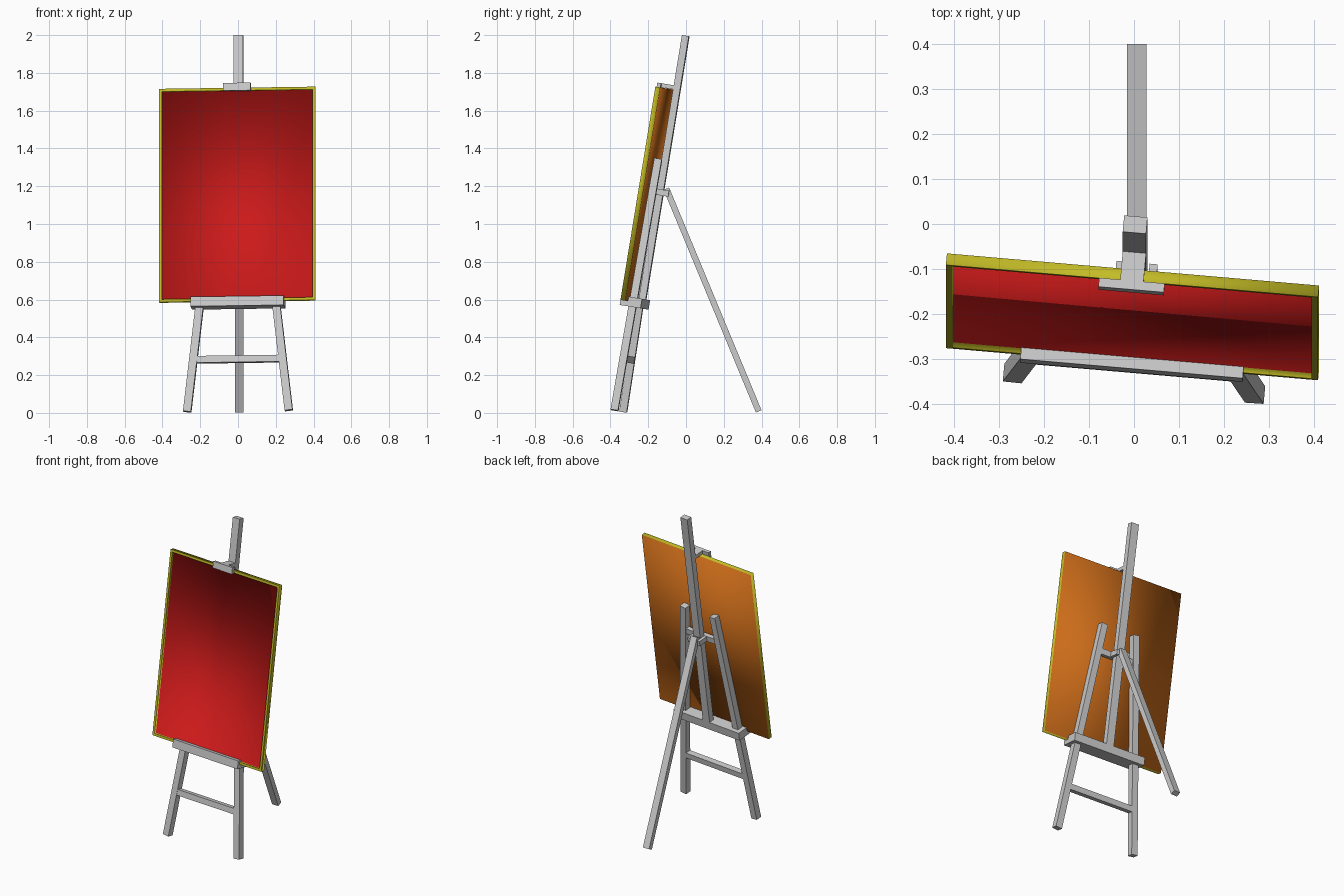
import bpy, bmesh, math
from mathutils import Matrix, Vector

if "Cube" in bpy.data.objects:
    bpy.data.objects.remove(bpy.data.objects["Cube"])

# Leaning frame: local x = width, y = depth (back is +), z = up along the easel
LEAN = (Matrix.Translation((0, -0.357, 0))
        @ Matrix.Rotation(math.radians(-9.3), 4, 'X')
        @ Matrix.Rotation(math.radians(-5), 4, 'Z'))


def finish(name, bm, matrix):
    mesh = bpy.data.meshes.new(name)
    bm.to_mesh(mesh)
    bm.free()
    ob = bpy.data.objects.new(name, mesh)
    ob.matrix_world = matrix
    bpy.context.collection.objects.link(ob)
    return ob


def box_mesh(x, y, z):
    bm = bmesh.new()
    bmesh.ops.create_cube(bm, size=1)
    for v in bm.verts:
        for i, (lo, hi) in enumerate((x, y, z)):
            v.co[i] = lo if v.co[i] < 0 else hi
    return bm


def box(name, x, y, z, matrix=LEAN):
    return finish(name, box_mesh(x, y, z), matrix)


def bar(name, a, b, width, depth, matrix=LEAN):
    """Square-ended bar from a to b, width staying along x."""
    a, b = Vector(a), Vector(b)
    up = (b - a).normalized()
    back = up.cross(Vector((1, 0, 0))).normalized()
    side = back.cross(up)
    rot = Matrix((side, back, up)).transposed().to_4x4()
    w, d = width / 2, depth / 2
    return box(name, (-w, w), (-d, d), (0, (b - a).length),
               matrix @ Matrix.Translation(a) @ rot)


def material(name, color):
    m = bpy.data.materials.new(name)
    m.diffuse_color = (*color, 1)
    m.use_nodes = True
    m.node_tree.nodes["Principled BSDF"].inputs["Base Color"].default_value = m.diffuse_color
    return m


# Splayed front legs and hinge cheeks
for side, s in (("left", -1), ("right", 1)):
    bar(f"front_leg_{side}", (s * 0.27, 0, 0.010), (s * 0.112, 0, 1.36), 0.042, 0.04)
    box(f"hinge_cheek_{side}", sorted((s * 0.028, s * 0.046)), (0, 0.078), (1.172, 1.204))

# Rear leg, straight back from the hinge
bar("rear_leg", (0.006, 0.385, 0.008), (0.006, -0.104, 1.187), 0.044, 0.032, Matrix())

# Centre mast, crossbars and ledge
box("mast", (-0.026, 0.026), (0.010, 0.047), (0.57, 2.028))
box("lower_crossbar", (-0.235, 0.235), (-0.018, 0.018), (0.27, 0.306))
box("upper_crossbar", (-0.13, 0.13), (-0.014, 0.014), (1.17, 1.206))
box("ledge", (-0.248, 0.248), (-0.065, 0.047), (0.565, 0.616))

# Top clamp
box("clamp_arm", (-0.026, 0.026), (-0.056, 0.012), (1.737, 1.759))
box("clamp_plate", (-0.073, 0.073), (-0.074, -0.054), (1.718, 1.759))

# Canvas board: yellow rim, recessed red front, orange back
bm = box_mesh((-0.415, 0.415), (-0.051, -0.025), (0.592, 1.736))
bm.normal_update()
front = min(bm.faces, key=lambda f: f.normal.y)
back = max(bm.faces, key=lambda f: f.normal.y)
back.material_index = 2
rim = bmesh.ops.inset_region(bm, faces=[front], thickness=0.021)["faces"]
bmesh.ops.inset_region(bm, faces=[front], thickness=0.0005, depth=-0.012)
front.material_index = 1
for f in bm.faces:
    f.smooth = f not in rim
canvas = finish("canvas_board", bm, LEAN)
for m in (material("yellow_rim", (0.55, 0.50, 0.02)),
          material("red_front", (0.60, 0.01, 0.01)),
          material("orange_back", (0.60, 0.15, 0.01))):
    canvas.data.materials.append(m)
